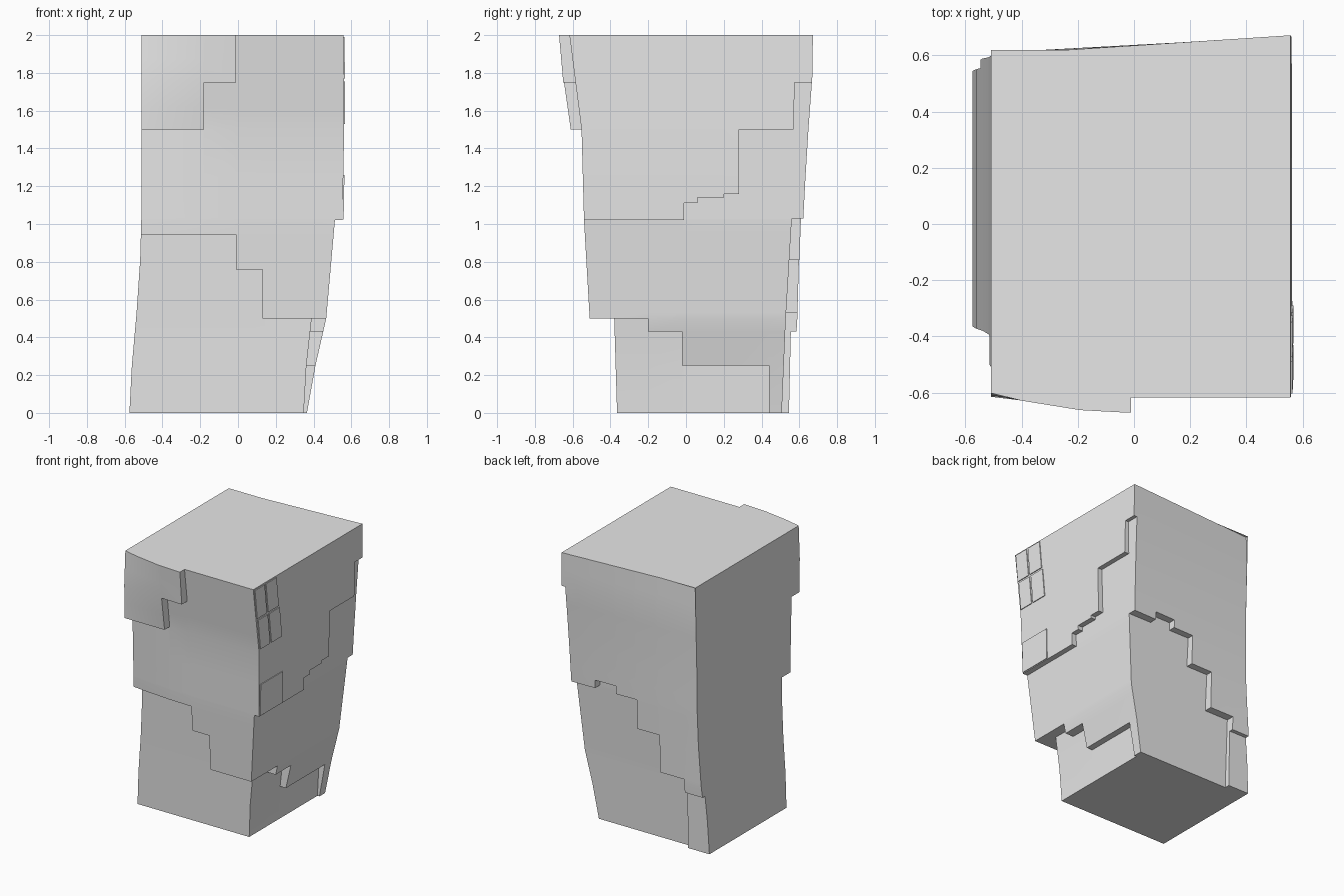
import bpy, bmesh, math

cube = bpy.data.objects.get("Cube")
if cube:
    bpy.data.objects.remove(cube, do_unlink=True)

stone = bpy.data.materials.new("light_grey_stone")
stone.use_nodes = True
stone.diffuse_color = (0.8, 0.8, 0.8, 1)
stone.node_tree.nodes["Principled BSDF"].inputs["Base Color"].default_value = (0.8, 0.8, 0.8, 1)


def curve(points, z):
    """Linear interpolation through (z, value) points."""
    if z <= points[0][0]:
        return points[0][1]
    for (z0, v0), (z1, v1) in zip(points, points[1:]):
        if z <= z1:
            return v0 + (v1 - v0) * (z - z0) / (z1 - z0)
    return points[-1][1]


def step(steps, u):
    """Lower edge of a layer at position u; steps are (end of run, z)."""
    return next(z for end, z in steps if u < end)


# Stepped lower edges of the layers on each side
RIGHT_OUTER = [(-.01, 1.02), (.06, 1.11), (.2, 1.14), (.28, 1.16), (.5, 1.5), (9, 1.75)]
RIGHT_INNER = [(-.2, .5), (-.02, .43), (.44, .25), (9, 0)]
FRONT_OUTER = [(-.18, 1.5), (-.01, 1.75), (9, 9)]
FRONT_INNER = [(-.01, .945), (.13, .76), (9, .5)]
BACK_OUTER = [(-.4, .43), (-.2, .53), (-.02, .81), (.15, 1.03), (.32, 1.09), (9, 1.03)]
BACK_STRIP = [(-.4, 0), (9, 9)]

# Leaning surface of each layer, as (z, offset)
LEFT = [(0, -.575), (.25, -.562), (.53, -.537), (.81, -.518), (1.1, -.51)]
RIGHT = [
    [(0, .348), (.25, .362), (.5, .39), (1, .43)],
    [(0, .365), (.25, .41), (.5, .467), (1.02, .513), (1.75, .532)],
    [(1.02, .553), (1.5, .562), (2, .558)]]
FRONT = [
    [(1.5, -.61), (1.75, -.65), (2, -.672)],
    [(.5, -.51), (1.02, -.54), (1.5, -.553), (2, -.617)],
    [(0, -.365), (.5, -.38), (1, -.4)]]
BACK = [
    [(0, .507), (.5, .528), (1.03, .56), (1.75, .575)],
    [(0, .545), (.43, .555), (1.03, .59), (2, .62)],
    [(.43, .585), (.81, .608), (1.03, .622), (1.4, .642), (1.75, .668), (2, .672)]]

# Nominal grid: inner breaks plus the layer surfaces at the rim
xs = [-.5, -.4, -.2, -.18, -.02, -.01, .13, .15, .32, .4, .5, .6]
ys = [-.7, -.6, -.5, -.2, -.02, -.01, .06, .2, .28, .44, .5, .6, .7]
zs = sorted({0, 2, 1.25, 1.62, 1.87} | {
    z for edge in (RIGHT_OUTER, RIGHT_INNER, FRONT_OUTER, FRONT_INNER, BACK_OUTER)
    for _, z in edge if z < 2})
grid = (xs, ys, zs)


def filled(cell):
    """True where the block has material."""
    if any(c < 0 or c >= len(g) - 1 for c, g in zip(cell, grid)):
        return False
    x, y, z = ((g[c] + g[c + 1]) / 2 for c, g in zip(cell, grid))
    low = 0
    if x > .5:
        low = step(RIGHT_OUTER, y)
    elif x > .4:
        low = step(RIGHT_INNER, y)
    if y < -.6:
        low = max(low, step(FRONT_OUTER, x))
    elif y < -.5:
        low = max(low, step(FRONT_INNER, x))
    elif y > .6:
        low = max(low, step(BACK_OUTER, x))
    elif y > .5:
        low = max(low, min(step(BACK_STRIP, x), step(BACK_OUTER, x)))
    return z > low


def place(i, j, k):
    """Move a grid point to its leaning surface."""
    x, y, z = xs[i], ys[j], zs[k]
    if i == 0:
        x = curve(LEFT, z)
    elif i >= len(xs) - 3:
        x = curve(RIGHT[i - len(xs) + 3], z)
    bow = min(1, (min(x, 0) / .51) ** 2)
    if j < 3:
        y = curve(FRONT[j], z)
        y += bow * ((.07 * max(0, (z - 1.5) * 2)) if j == 0 else .035 if j == 1 else 0)
    elif j >= len(ys) - 3:
        y = curve(BACK[j - len(ys) + 3], z)
        if j == len(ys) - 1:
            y -= .07 * (.56 - x) / 1.07 * max(0, (z - .5) / 1.5)
    return x, y, z


def finish(bm, name, angle=30):
    mesh = bpy.data.meshes.new(name)
    bm.to_mesh(mesh)
    bm.free()
    mesh.materials.append(stone)
    ob = bpy.data.objects.new(name, mesh)
    bpy.context.collection.objects.link(ob)
    bpy.ops.object.select_all(action='DESELECT')
    ob.select_set(True)
    bpy.context.view_layer.objects.active = ob
    bpy.ops.object.shade_smooth_by_angle(angle=math.radians(angle))


# Main block: the skin around all filled cells
bm = bmesh.new()
verts = {}


def vert(key):
    if key not in verts:
        verts[key] = bm.verts.new(place(*key))
    return verts[key]


for i in range(len(xs) - 1):
    for j in range(len(ys) - 1):
        for k in range(len(zs) - 1):
            if not filled((i, j, k)):
                continue
            for axis in range(3):
                for side in (0, 1):
                    beyond = [i, j, k]
                    beyond[axis] += 2 * side - 1
                    if filled(beyond):
                        continue
                    loop = []
                    for a, b in ((0, 0), (1, 0), (1, 1), (0, 1)):
                        key = [i, j, k]
                        key[axis] += side
                        key[(axis + 1) % 3] += a
                        key[(axis + 2) % 3] += b
                        loop.append(vert(tuple(key)))
                    bm.faces.new(loop if side else loop[::-1])
finish(bm, "stepped_block")


# Thin slabs on the upper right side, leaning forward with height
def slab(name, y0, y1, z0, z1, lean, thick=.006):
    bm = bmesh.new()
    bmesh.ops.create_cube(bm, size=1)
    for v in bm.verts:
        z = z1 if v.co.z > 0 else z0
        y = (y1 if v.co.y > 0 else y0) - lean * (z - z0)
        x = curve(RIGHT[2], z) + (thick if v.co.x > 0 else -.004)
        v.co = (x, y, z)
    finish(bm, name)


slab("lower_slab", -.535, -.275, 1.025, 1.26, 0)
for n, (y0, y1) in enumerate([(-.545, -.43), (-.415, -.29)]):
    slab(f"middle_slab_{n + 1}", y0, y1, 1.53, 1.755, .11)
    slab(f"upper_slab_{n + 1}", y0 - .035, y1 - .035, 1.77, 1.99, .11)
